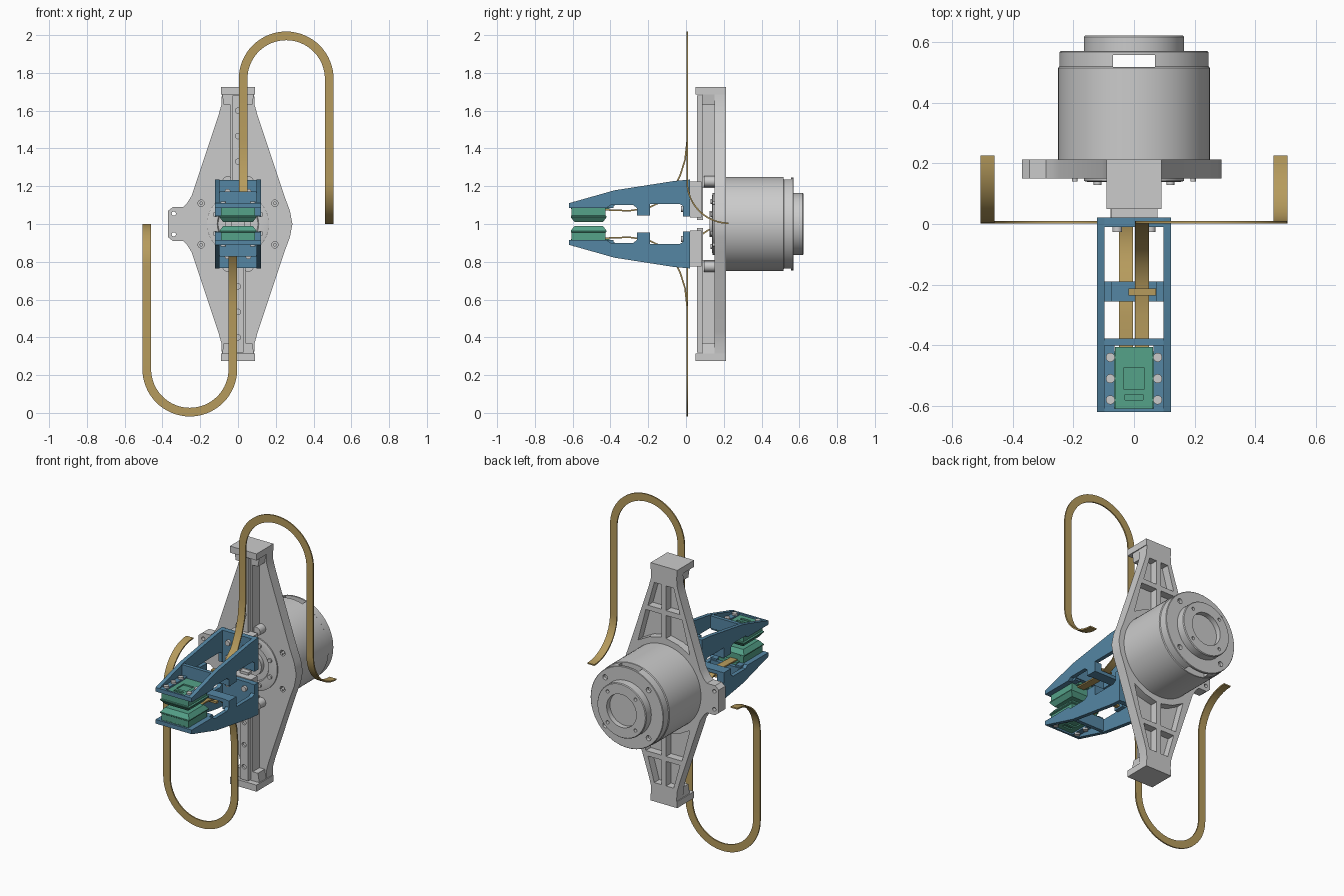
import bpy, bmesh, math
from mathutils import Matrix, Vector

if "Cube" in bpy.data.objects:
    bpy.data.objects.remove(bpy.data.objects["Cube"])


def material(name, col):
    m = bpy.data.materials.new(name)
    m.diffuse_color = (*col, 1)
    m.use_nodes = True
    m.node_tree.nodes["Principled BSDF"].inputs["Base Color"].default_value = m.diffuse_color
    return m


BLUE = material("blue", (0.09, 0.24, 0.37))
GREEN = material("green", (0.09, 0.36, 0.25))
GOLD = material("gold", (0.47, 0.33, 0.11))
# Half turn about the central y axis carries the upper half onto the lower half
TURN = Matrix.Translation((0, 0, 1)) @ Matrix.Rotation(math.pi, 4, 'Y') @ Matrix.Translation((0, 0, -1))


def finish(name, bm, mat=None):
    bmesh.ops.remove_doubles(bm, verts=bm.verts, dist=1e-5)
    bmesh.ops.recalc_face_normals(bm, faces=bm.faces)
    me = bpy.data.meshes.new(name)
    bm.to_mesh(me)
    bm.free()
    ob = bpy.data.objects.new(name, me)
    bpy.context.collection.objects.link(ob)
    if mat:
        me.materials.append(mat)
    return ob


def prism(name, pts, axis, a, b, mat=None):
    bm = bmesh.new()
    put = (lambda p, t: (p[0], t, p[1])) if axis == 'y' else (lambda p, t: (t, p[0], p[1]))
    f = bm.faces.new([bm.verts.new(put(p, a)) for p in pts])
    r = bmesh.ops.extrude_face_region(bm, geom=[f])
    vs = [g for g in r['geom'] if isinstance(g, bmesh.types.BMVert)]
    bmesh.ops.translate(bm, verts=vs, vec=(0, b - a, 0) if axis == 'y' else (b - a, 0, 0))
    return finish(name, bm, mat)


def box(name, x0, x1, y0, y1, z0, z1, mat=None):
    return prism(name, [(x0, z0), (x1, z0), (x1, z1), (x0, z1)], 'y', y0, y1, mat)


def cyl(name, c, r, h, axis='Y', mat=None, n=20):
    bm = bmesh.new()
    bmesh.ops.create_cone(bm, cap_ends=True, segments=n, radius1=r, radius2=r, depth=h)
    rot = {'X': Matrix.Rotation(math.pi / 2, 4, 'Y'), 'Y': Matrix.Rotation(math.pi / 2, 4, 'X'), 'Z': Matrix()}[axis]
    bmesh.ops.transform(bm, matrix=Matrix.Translation(c) @ rot, verts=bm.verts)
    return finish(name, bm, mat)


def lathe(name, prof, n=72):
    bm = bmesh.new()
    vs = [bm.verts.new((r, y, 1)) for r, y in prof]
    es = [bm.edges.new(p) for p in zip(vs, vs[1:])]
    bmesh.ops.spin(bm, geom=vs + es, cent=(0, 0, 1), axis=(0, 1, 0), angle=2 * math.pi, steps=n)
    return finish(name, bm)


def cut(ob, cutters):
    for c in cutters:
        c.hide_render = True
        m = ob.modifiers.new("cut", 'BOOLEAN')
        m.operation, m.object, m.solver = 'DIFFERENCE', c, 'EXACT'
        with bpy.context.temp_override(object=ob, active_object=ob):
            bpy.ops.object.modifier_apply(modifier=m.name)
        bpy.data.objects.remove(c)


# Diamond base plate with side tab, bolt holes and rear pockets
q = [(0.085, 1.70), (0.088, 1.63), (0.105, 1.57), (0.245, 1.15), (0.275, 1.07)]
right = q + [(0.288, 1.0)] + [(x, 2 - z) for x, z in reversed(q)]
tab = [(-0.27, 0.89), (-0.29, 0.91), (-0.345, 0.91), (-0.37, 0.93),
       (-0.37, 1.07), (-0.345, 1.09), (-0.29, 1.09), (-0.27, 1.11)]
left = [(-x, 2 - z) for x, z in q[:4]]
outline = right + left + tab + [(-x, z) for x, z in reversed(q[:4])]
plate = prism("base_plate", outline, 'y', 0.15, 0.213)
holes = [cyl("hole", (sx * 0.195, 0.15, 1 + sz * 0.11), 0.017, 0.08) for sx in (-1, 1) for sz in (-1, 1)]
holes += [cyl("hole", (-0.34, 0.18, 1 + s * 0.055), 0.011, 0.1) for s in (-1, 1)]
pockets = [[(0.015, 1.29), (0.1, 1.27), (0.175, 1.23), (0.122, 1.43), (0.015, 1.43)],
           [(0.015, 1.46), (0.108, 1.46), (0.065, 1.61), (0.015, 1.61)]]
for p in pockets:
    for sx in (-1, 1):
        for sz in (-1, 1):
            holes.append(prism("pocket", [(sx * x, 1 + sz * (z - 1)) for x, z in p], 'y', 0.165, 0.25))
cut(plate, holes)
for sx in (-1, 1):
    for sz in (-1, 1):
        lathe_ring = cyl("bolt_boss", (sx * 0.195, 0.155, 1 + sz * 0.11), 0.009, 0.03)

# Hub ring on the front of the plate
lathe("hub_ring", [(0.165, 0.16), (0.165, 0.142), (0.15, 0.138), (0.11, 0.138), (0.105, 0.145), (0.105, 0.16)])
for i in range(8):
    a = i * math.pi / 4 + math.pi / 8
    cyl("hub_screw", (0.13 * math.cos(a), 0.135, 1 + 0.13 * math.sin(a)), 0.013, 0.012)
lathe("hub_centre", [(0.07, 0.16), (0.07, 0.125), (0.035, 0.125), (0.035, 0.148), (0, 0.148)], 40)

# Motor housing, stepped end cap, through slot and screw holes
motor = lathe("motor", [(0, 0.2), (0.25, 0.2), (0.25, 0.515), (0.246, 0.52), (0.246, 0.567), (0.243, 0.57),
                        (0.165, 0.57), (0.165, 0.617), (0.161, 0.622), (0.1, 0.622), (0.1, 0.59), (0, 0.59)])
cuts = [box("slot", -0.07, 0.07, 0.517, 0.557, 0.7, 1.3)]
for i in range(4):
    a = math.pi / 4 + i * math.pi / 2
    c, s = math.cos(a), math.sin(a)
    cuts.append(cyl("hole", (0.207 * c, 0.57, 1 + 0.207 * s), 0.016, 0.04))
    cuts.append(cyl("hole", (0.133 * c, 0.62, 1 + 0.133 * s), 0.01, 0.04))
cut(motor, cuts)

# ---- Upper half: everything below is copied by a half turn ----
half = []
add = half.append

# Linear rail, its mount and the end block
add(box("rail_mount", -0.04, 0.04, 0.085, 0.155, 1.19, 1.65))
rail = box("rail", -0.028, 0.028, 0.058, 0.09, 1.02, 1.68)
cut(rail, [cyl("hole", (0, 0.055, z), 0.014, 0.03) for z in (1.33, 1.465, 1.6)])
add(rail)
add(box("end_block", -0.09, 0.09, 0.05, 0.213, 1.685, 1.725))
add(prism("end_gusset", [(-0.085, 1.69), (-0.075, 1.63), (0.075, 1.63), (0.085, 1.69)], 'y', 0.085, 0.2))
for s in (-1, 1):
    add(cyl("mount_boss", (s * 0.055, 0.125, 1.225), 0.028, 0.06))
add(box("carriage", -0.075, 0.078, 0.02, 0.082, 1.035, 1.225))

# Finger: two side walls joined by cross bars
wall = [(-0.62, 1.11), (-0.38, 1.178), (-0.06, 1.228), (0.022, 1.235), (0.022, 1.04), (-0.015, 1.04),
        (-0.015, 1.095), (-0.035, 1.107), (-0.19, 1.107), (-0.19, 1.045), (-0.26, 1.045), (-0.26, 1.085),
        (-0.28, 1.1), (-0.4, 1.1), (-0.42, 1.085), (-0.62, 1.085)]
for s in (-1, 1):
    add(prism("finger_wall", wall, 'x', s * 0.098, s * 0.122, BLUE))
    add(box("finger_ledge", min(s * 0.064, s * 0.1), max(s * 0.064, s * 0.1), -0.61, -0.385, 1.085, 1.108, BLUE))
    add(box("bar_shoulder", min(s * 0.075, s * 0.1), max(s * 0.075, s * 0.1), -0.255, -0.19, 1.045, 1.107, BLUE))
    for y in (-0.44, -0.51, -0.58):
        add(cyl("pad_screw", (s * 0.078, y, 1.112), 0.015, 0.014, 'Z'))
    add(cyl("mount_screw", (s * 0.055, -0.018, 1.17), 0.016, 0.016))
    add(cyl("mount_screw", (s * 0.055, -0.018, 1.08), 0.016, 0.016))
add(box("finger_tip_bar", -0.1, 0.1, -0.62, -0.608, 1.085, 1.11, BLUE))
add(box("finger_rear_bar", -0.1, 0.1, -0.4, -0.378, 1.095, 1.172, BLUE))
add(box("finger_mid_bar", -0.1, 0.1, -0.255, -0.19, 1.045, 1.066, BLUE))
add(box("finger_back", -0.1, 0.1, -0.01, 0.022, 1.04, 1.233, BLUE))
add(box("cable_clip", -0.018, 0.072, -0.235, -0.212, 1.088, 1.1, GOLD))


# Sensor pad: lofted rectangles, given as (half width, y0, y1, z)
def loft(name, secs, mat):
    bm = bmesh.new()
    rings = [[bm.verts.new(p) for p in ((-w, a, z), (w, a, z), (w, b, z), (-w, b, z))] for w, a, b, z in secs]
    for r, t in zip(rings, rings[1:]):
        for i in range(4):
            bm.faces.new((r[i], r[(i + 1) % 4], t[(i + 1) % 4], t[i]))
    bm.faces.new(rings[0])
    bm.faces.new(rings[-1])
    return finish(name, bm, mat)


add(loft("sensor_pad", [(0.078, -0.59, -0.44, 1.01), (0.098, -0.61, -0.42, 1.036), (0.098, -0.61, -0.42, 1.042),
                        (0.09, -0.607, -0.425, 1.045), (0.09, -0.607, -0.425, 1.085)], GREEN))
core = box("sensor_core", -0.063, 0.062, -0.608, -0.405, 1.08, 1.1, GREEN)
cut(core, [box("recess", -0.035, 0.035, -0.545, -0.475, 1.092, 1.12),
           box("recess", -0.03, 0.03, -0.58, -0.562, 1.092, 1.12)])
add(core)

# Ribbon cable: strip of (centre, width direction), thickened
X = Vector((1, 0, 0))
ctrl = [(-0.43, 1.075), (-0.3, 1.07), (-0.2, 1.085), (-0.13, 1.118), (-0.07, 1.178), (-0.03, 1.26), (-0.005, 1.34), (0.006, 1.44)]
strip = [(Vector((0.027, y, z)), X) for y, z in ctrl]
for i in range(33):
    a = math.pi - math.pi * i / 32
    d = Vector((math.cos(a), 0, math.sin(a)))
    strip.append((Vector((0.255, 0.006, 1.768)) + d * 0.228, -d))
for i in range(13):
    a = i / 12 * math.pi / 2
    strip.append((Vector((0.483, 0.226 - 0.22 * math.cos(a), 1.224 - 0.22 * math.sin(a))), -X))
bm = bmesh.new()
T = Vector((0, 0, 0))
prev = None
for i, (p, w) in enumerate(strip):
    t = (strip[min(i + 1, len(strip) - 1)][0] - strip[max(i - 1, 0)][0]).normalized()
    n = t.cross(w).normalized() * 0.004
    h = w * 0.023
    if abs(h.x) > 0.0229 and p.x > 0.4:
        h = -X * 0.023
    ring = [bm.verts.new(v) for v in (p - h - n, p + h - n, p + h + n, p - h + n)]
    if prev:
        for k in range(4):
            bm.faces.new((prev[k], prev[(k + 1) % 4], ring[(k + 1) % 4], ring[k]))
    else:
        bm.faces.new(ring)
    prev = ring
bm.faces.new(prev)
# Keep the width direction continuous: the arc starts at +x and ends at -x
add(finish("ribbon_cable", bm, GOLD))

# Copy the upper half to the lower half
for ob in half:
    o = ob.copy()
    o.data = ob.data.copy()
    o.data.transform(TURN)
    o.name = "lower_" + ob.name
    bpy.context.collection.objects.link(o)

# Smooth round surfaces, keep hard edges
bpy.ops.object.select_all(action='SELECT')
bpy.context.view_layer.objects.active = plate
bpy.ops.object.shade_smooth_by_angle(angle=math.radians(30))
